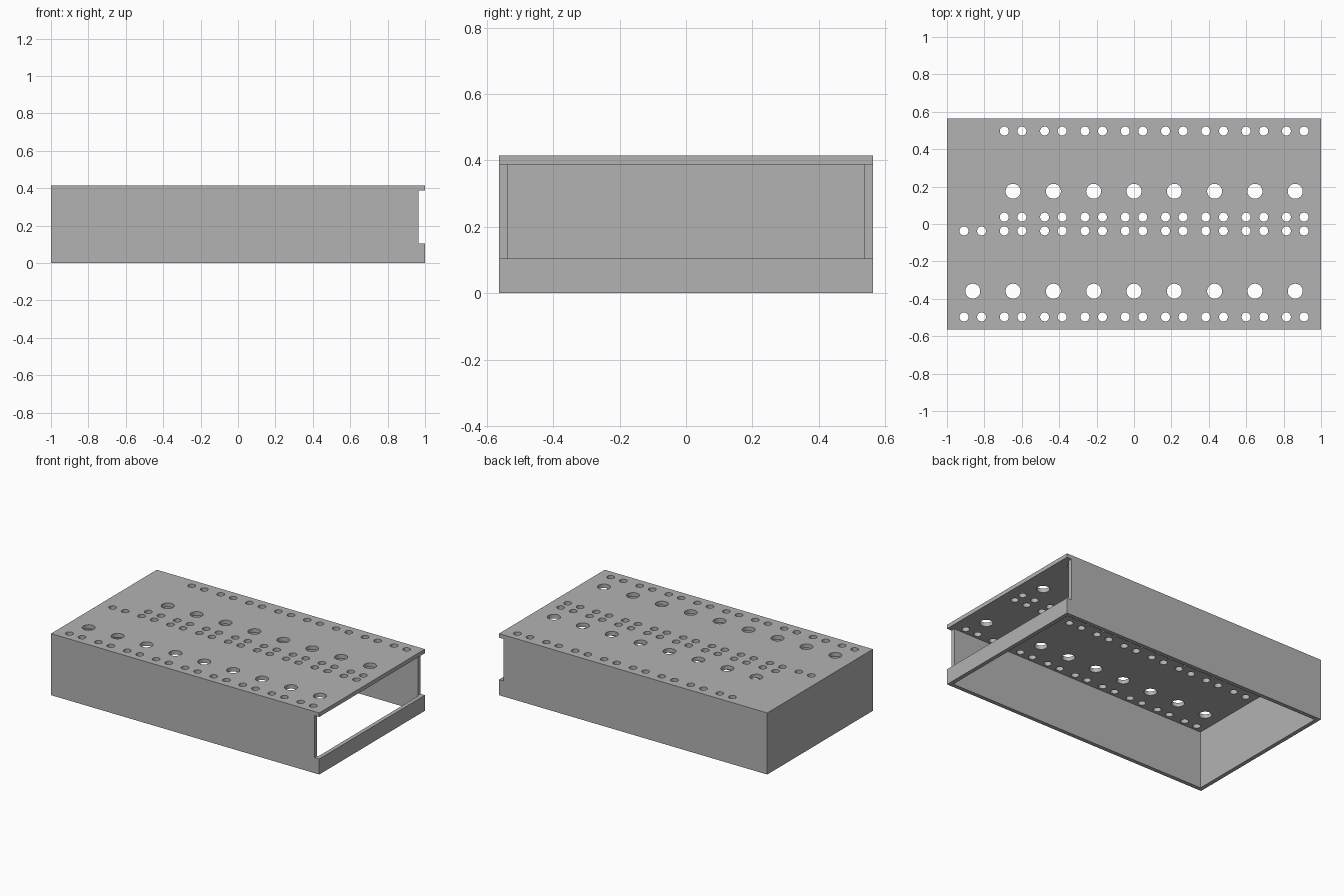
import bpy
import bmesh
from mathutils import Matrix, Vector

cube = bpy.data.objects.get("Cube")
if cube:
    bpy.data.objects.remove(cube, do_unlink=True)

LENGTH, WIDTH, HEIGHT = 2.0, 1.126, 0.415
WALL = 0.027
PITCH = 0.2155

grey = bpy.data.materials.new("plain grey")
grey.use_nodes = True
colour = (0.45, 0.45, 0.45, 1)
grey.diffuse_color = colour
grey.node_tree.nodes["Principled BSDF"].inputs["Base Color"].default_value = colour


def add_box(bm, low, high):
    low, high = Vector(low), Vector(high)
    place = Matrix.Translation((low + high) / 2) @ Matrix.Diagonal((*(high - low), 1))
    bmesh.ops.create_cube(bm, size=1, matrix=place)


def add_hole(bm, x, y, radius):
    bmesh.ops.create_cone(bm, cap_ends=True, segments=32, radius1=radius, radius2=radius,
                          depth=0.12, matrix=Matrix.Translation((x, y, HEIGHT)))


def make_object(name, bm):
    mesh = bpy.data.meshes.new(name)
    bm.to_mesh(mesh)
    bm.free()
    mesh.materials.append(grey)
    obj = bpy.data.objects.new(name, mesh)
    bpy.context.collection.objects.link(obj)
    return obj


hx, hy = LENGTH / 2, WIDTH / 2

# Solid block that becomes the casing
bm = bmesh.new()
add_box(bm, (-hx, -hy, 0), (hx, hy, HEIGHT))
casing = make_object("casing", bm)

# Cavity open at the bottom
bm = bmesh.new()
add_box(bm, (-hx + WALL, -hy + WALL, -0.1), (hx - WALL, hy - WALL, HEIGHT - WALL))
cavity = make_object("cavity_cutter", bm)

# Slot across the whole left end, above a low sill
bm = bmesh.new()
add_box(bm, (hx - 0.035, -hy - 0.1, 0.105), (hx + 0.1, hy + 0.1, HEIGHT - WALL))
slot = make_object("end_slot_cutter", bm)

# Two banks of holes: one large hole and two pairs of small ones per position
bm = bmesh.new()
for bank_y, first in ((-0.267, -4), (0.267, -3)):
    for k in range(first, 5):
        x = k * PITCH
        add_hole(bm, x, bank_y - 0.092, 0.04)
        for dx in (-0.047, 0.047):
            for dy in (-0.23, 0.23):
                add_hole(bm, x + dx, bank_y + dy, 0.024)
holes = make_object("hole_cutter", bm)

bpy.context.view_layer.objects.active = casing
for cutter in (cavity, slot, holes):
    mod = casing.modifiers.new(cutter.name, "BOOLEAN")
    mod.operation = "DIFFERENCE"
    mod.solver = "EXACT"
    mod.object = cutter
    bpy.ops.object.modifier_apply(modifier=mod.name)
    bpy.data.objects.remove(cutter, do_unlink=True)

# Smooth hole walls, crisp edges
bpy.ops.object.select_all(action="DESELECT")
casing.select_set(True)
bpy.ops.object.shade_smooth_by_angle(angle=0.6)
